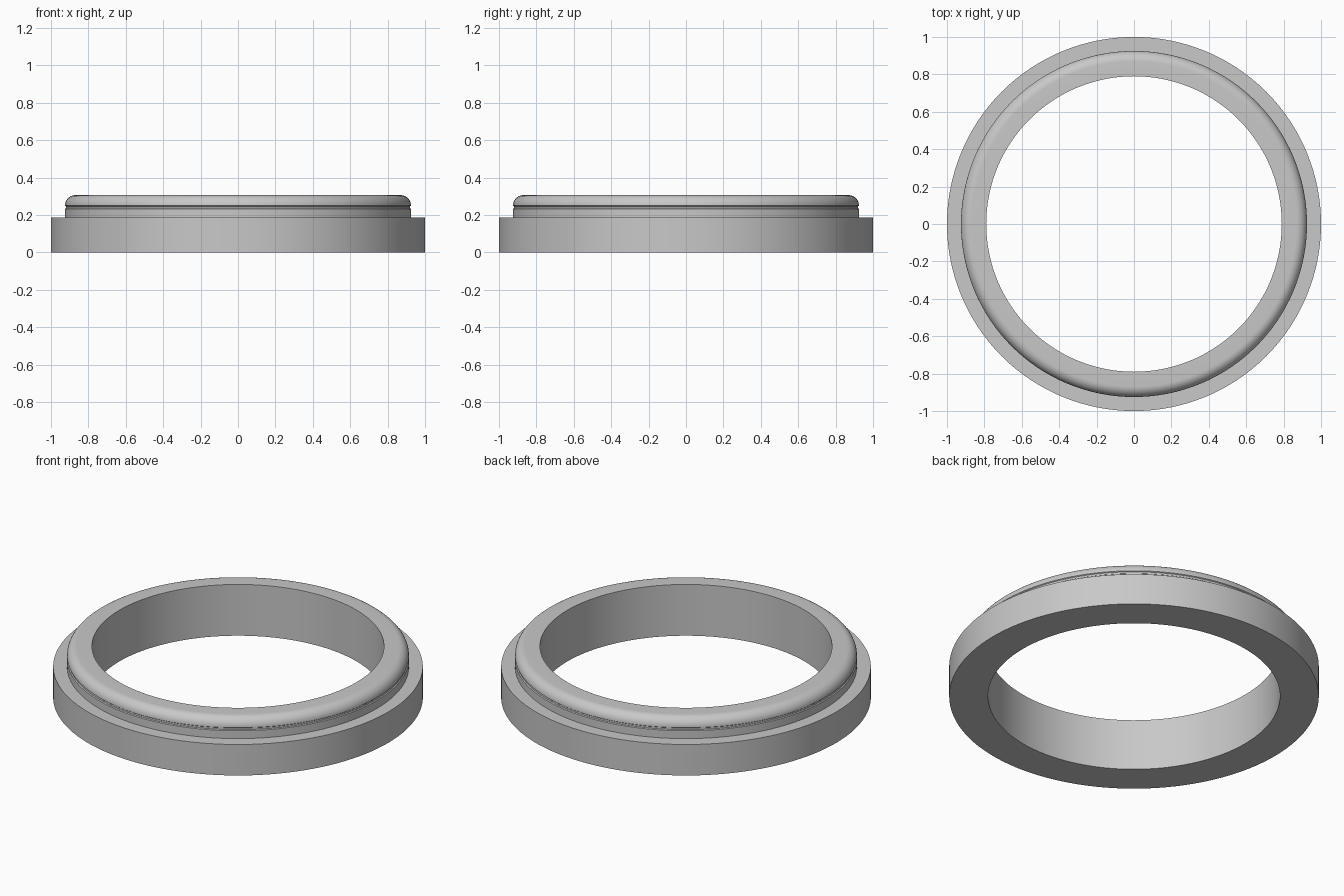
import bpy, bmesh, math

cube = bpy.data.objects.get("Cube")
if cube:
    bpy.data.objects.remove(cube, do_unlink=True)

SEGMENTS = 128
INNER, OUTER, COLLAR = 0.79, 1.0, 0.925
FLANGE_TOP, LIP_LOW, LIP_HIGH, TOP = 0.185, 0.232, 0.25, 0.306

grey = bpy.data.materials.new("plain_grey")
grey.use_nodes = True
color = (0.58, 0.58, 0.58, 1)
grey.diffuse_color = color
grey.node_tree.nodes["Principled BSDF"].inputs["Base Color"].default_value = color

# Cross-section: wide flange, stepped collar, small lip and rounded top edge
profile = [(INNER, 0), (OUTER, 0), (OUTER, FLANGE_TOP), (COLLAR, FLANGE_TOP),
           (COLLAR, LIP_LOW), (COLLAR - 0.005, LIP_LOW + 0.004),
           (COLLAR - 0.005, LIP_HIGH - 0.004)]
fillet = TOP - LIP_HIGH
for i in range(11):
    a = math.pi / 2 * i / 10
    profile.append((COLLAR - fillet + fillet * math.cos(a),
                    LIP_HIGH + fillet * math.sin(a)))
profile.append((INNER, TOP))

# Revolve the closed section into a ring
bm = bmesh.new()
rings = []
for s in range(SEGMENTS):
    t = 2 * math.pi * s / SEGMENTS
    rings.append([bm.verts.new((r * math.cos(t), r * math.sin(t), z))
                  for r, z in profile])
n = len(profile)
for s in range(SEGMENTS):
    here, after = rings[s], rings[(s + 1) % SEGMENTS]
    for i in range(n):
        j = (i + 1) % n
        bm.faces.new((here[i], after[i], after[j], here[j]))
bmesh.ops.recalc_face_normals(bm, faces=bm.faces)
mesh = bpy.data.meshes.new("stepped_ring")
bm.to_mesh(mesh)
bm.free()

ring = bpy.data.objects.new("stepped_ring", mesh)
mesh.materials.append(grey)
bpy.context.collection.objects.link(ring)
bpy.ops.object.select_all(action='DESELECT')
ring.select_set(True)
bpy.context.view_layer.objects.active = ring
bpy.ops.object.shade_smooth_by_angle(angle=math.radians(30))
